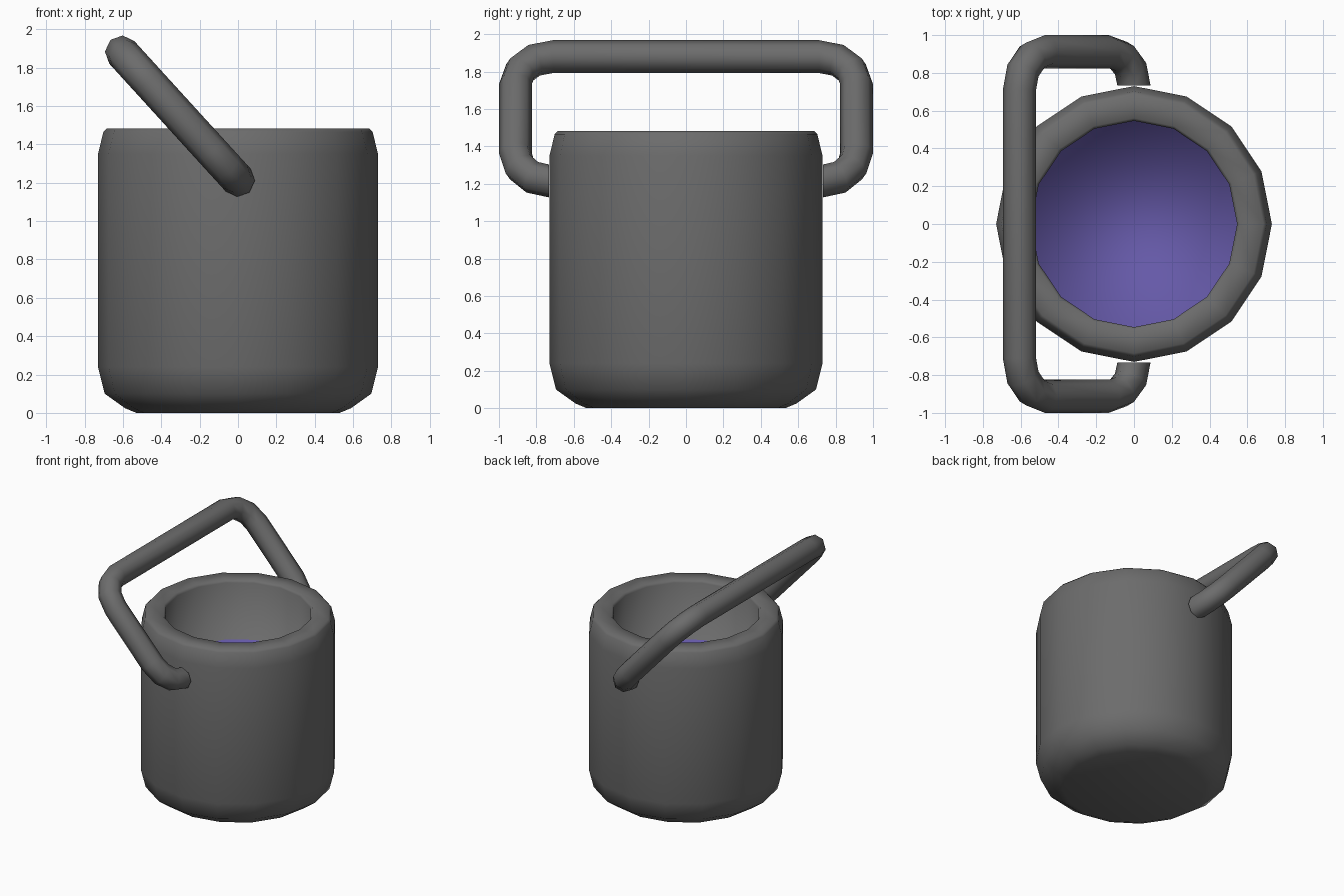
import bpy
import bmesh
from math import pi, sin, cos
from mathutils import Vector

old = bpy.data.objects.get("Cube")
if old:
    bpy.data.objects.remove(old)


def material(name, rgb):
    mat = bpy.data.materials.new(name)
    mat.use_nodes = True
    mat.diffuse_color = (*rgb, 1)
    mat.node_tree.nodes["Principled BSDF"].inputs["Base Color"].default_value = (*rgb, 1)
    return mat


grey = material("dark grey", (0.15, 0.15, 0.15))
purple = material("purple", (0.13, 0.10, 0.39))


def loft(name, rings, mats):
    """Skin a list of closed rings and cap both ends."""
    bm = bmesh.new()
    loops = [[bm.verts.new(p) for p in ring] for ring in rings]
    for a, b in zip(loops, loops[1:]):
        n = len(a)
        for i in range(n):
            j = (i + 1) % n
            bm.faces.new((a[i], a[j], b[j], b[i]))
    bm.faces.new(loops[0][::-1])
    last = bm.faces.new(loops[-1])
    last.material_index = len(mats) - 1
    bmesh.ops.recalc_face_normals(bm, faces=bm.faces)
    for f in bm.faces:
        f.smooth = True
    mesh = bpy.data.meshes.new(name)
    bm.to_mesh(mesh)
    bm.free()
    for mat in mats:
        mesh.materials.append(mat)
    obj = bpy.data.objects.new(name, mesh)
    bpy.context.collection.objects.link(obj)
    return obj


# Bucket: outer wall, rounded base, rim, inner wall and the liquid surface
SIDES = 16
profile = [(0.53, 0), (0.59, 0.025), (0.695, 0.1), (0.73, 0.24), (0.73, 1.35),
           (0.702, 1.465), (0.685, 1.483), (0.56, 1.483), (0.546, 1.465), (0.546, 1.0)]
rings = [[(r * cos(2 * pi * i / SIDES), r * sin(2 * pi * i / SIDES), z)
          for i in range(SIDES)] for r, z in profile]
loft("bucket_with_liquid", rings, [grey, purple])

# Handle: octagonal tube along a rounded path in a tilted plane
TUBE = 0.088
BEND = 0.2
STEPS = 3
pivot = Vector((0, 0, 1.215))
out = Vector((0, 1, 0))
rise = Vector((-0.606, 0, 0.665))
length = rise.length
rise.normalize()
plane_normal = out.cross(rise)
reach = 1 - TUBE

# Path entries are (sideways, along the rise, heading angle)
half = [(0.728, 0, 0)]
for k in range(STEPS + 1):
    a = pi / 2 * k / STEPS
    half.append((reach - 0.18 + 0.18 * sin(a), BEND * (1 - cos(a)), a))
half.pop(0)
for k in range(STEPS + 1):
    a = pi / 2 * k / STEPS
    half.append((reach - BEND + BEND * cos(a), length - BEND + BEND * sin(a), a + pi / 2))
path = half + [(-y, s, 2 * pi - a) for y, s, a in reversed(half)]

rings = []
for y, s, a in path:
    centre = pivot + out * y + rise * s
    across = rise * cos(a) - out * sin(a)
    rings.append([centre + TUBE * (across * cos(pi * i / 4) + plane_normal * sin(pi * i / 4))
                  for i in range(8)])
handle = loft("handle", rings, [grey])

# Keep the tube ends crisp
bpy.ops.object.select_all(action='DESELECT')
handle.select_set(True)
bpy.context.view_layer.objects.active = handle
bpy.ops.object.shade_smooth_by_angle(angle=pi / 3)
